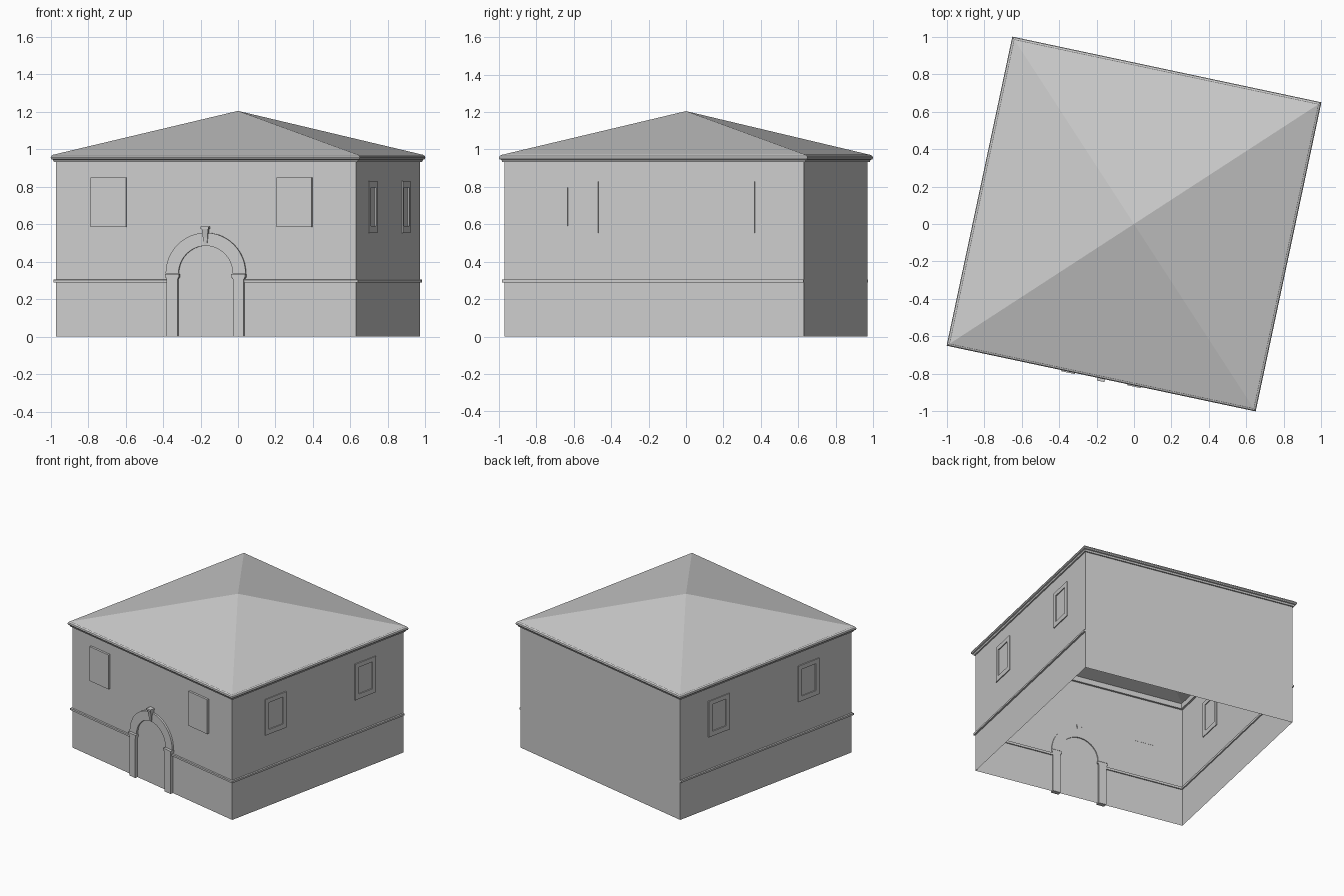
import bpy, bmesh
from math import radians, cos, sin, pi
from mathutils import Matrix

cube = bpy.data.objects.get("Cube")
if cube:
    bpy.data.objects.remove(cube, do_unlink=True)

stone = bpy.data.materials.new("pale_grey_stone")
stone.use_nodes = True
GREY = (0.6, 0.6, 0.6, 1)
stone.diffuse_color = GREY
stone.node_tree.nodes["Principled BSDF"].inputs["Base Color"].default_value = GREY

TURN = -12      # the whole building is turned on its plot
H = 0.818       # half width of the walls


def skin(name, loops, ring=True, closed=False, caps=False, angle=0):
    """Join equal loops of points with quads; ring closes each loop, closed joins last to first."""
    bm = bmesh.new()
    rows = [[bm.verts.new(p) for p in loop] for loop in loops]
    n = len(rows[0])
    pairs = list(zip(rows, rows[1:])) + ([(rows[-1], rows[0])] if closed else [])
    for a, b in pairs:
        for i in range(n if ring else n - 1):
            j = (i + 1) % n
            bm.faces.new((a[i], a[j], b[j], b[i]))
    if caps:
        bm.faces.new(rows[0])
        bm.faces.new(rows[-1])
    bmesh.ops.remove_doubles(bm, verts=bm.verts, dist=1e-5)
    bmesh.ops.recalc_face_normals(bm, faces=bm.faces)
    mesh = bpy.data.meshes.new(name)
    bm.to_mesh(mesh)
    bm.free()
    mesh.transform(Matrix.Rotation(radians(TURN + angle), 4, 'Z'))
    mesh.materials.append(stone)
    obj = bpy.data.objects.new(name, mesh)
    bpy.context.collection.objects.link(obj)
    return obj


def square(half, z):
    return [(-half, -half, z), (half, -half, z), (half, half, z), (-half, half, z)]


def band(name, inner, outer, back, front, closed=False, angle=0):
    """Raised strip on a wall between two (across, height) outlines."""
    loops = []
    for (u, z), (v, w) in zip(inner, outer):
        loops.append([(u, -H - back, z), (v, -H - back, w),
                      (v, -H - front, w), (u, -H - front, z)])
    return skin(name, loops, closed=closed, caps=not closed, angle=angle)


def block(name, u0, u1, z0, z1, back, front, angle=0):
    return band(name, [(u0, z0), (u1, z0)], [(u0, z1), (u1, z1)], back, front, angle=angle)


def rectangle(u0, u1, z0, z1):
    return [(u0, z0), (u1, z0), (u1, z1), (u0, z1)]


# Walls, open below
skin("walls", [square(H, 0), square(H, 0.945)])

# Eaves moulding and hipped roof
EAVES = [(0.803, 0.932), (0.828, 0.932), (0.832, 0.944), (0.84, 0.947),
         (0.843, 0.955), (0.84, 0.965), (0.83, 0.972), (0.803, 0.972)]
skin("eaves_moulding", [square(*p) for p in EAVES], closed=True)
skin("roof", [square(0.835, 0.97), square(0, 1.205)])

# String course on the front and both sides, stopping at the arch
for side, sx in (("right", -1), ("left", 1)):
    path = [(0.205, -H, 0, -1), (H, -H, 1, -1), (H, H, 1, 0)]
    loops = []
    for x, y, nx, ny in path:
        loops.append([(sx * (x + d * nx), y + d * ny, z)
                      for d, z in ((-0.01, 0.288), (0.012, 0.29), (0.012, 0.304), (-0.01, 0.306))])
    skin(side + "_string_course", loops, caps=True)

# Arch ring
SPRING, R_IN, R_OUT = 0.337, 0.148, 0.218
turns = [pi * i / 24 for i in range(25)]
inner, outer = [[(r * cos(t), SPRING + r * sin(t)) for t in turns] for r in (R_IN, R_OUT)]
band("arch_ring", inner, outer, -0.008, 0.014)

# Pilasters with capitals
for side, sx in (("right", -1), ("left", 1)):
    def pier(part, a, b, z0, z1, front):
        u0, u1 = sorted((sx * a, sx * b))
        block(side + part, u0, u1, z0, z1, -0.01, front)
    pier("_pilaster", 0.151, 0.21, 0, 0.308, 0.023)
    pier("_capital_neck", 0.147, 0.214, 0.308, 0.317, 0.026)
    pier("_capital", 0.142, 0.219, 0.317, 0.334, 0.031)

# Keystone: tapering body with a cap
wedge = [(0.008, 0.49, 0.02), (0.013, 0.53, 0.024), (0.017, 0.575, 0.034)]
skin("keystone", [[(-w, -H + 0.008, z), (w, -H + 0.008, z), (w, -H - d, z), (-w, -H - d, z)]
                  for w, z, d in wedge], caps=True)
block("keystone_cap", -0.021, 0.021, 0.575, 0.588, -0.008, 0.04)

# Front window panels
for side, u in (("right", -0.53), ("left", 0.483)):
    block(side + "_front_window", u - 0.096, u + 0.096, 0.585, 0.85, -0.001, 0.016)

# Framed windows on both side walls
for side, angle, flip in (("right", -90, -1), ("left", 90, 1)):
    for place, u in (("front", -0.405), ("back", 0.451)):
        c = u * flip
        band(f"{side}_{place}_window_frame",
             rectangle(c - 0.066, c + 0.066, 0.59, 0.797),
             rectangle(c - 0.1, c + 0.1, 0.553, 0.83), -0.006, 0.007, closed=True, angle=angle)
